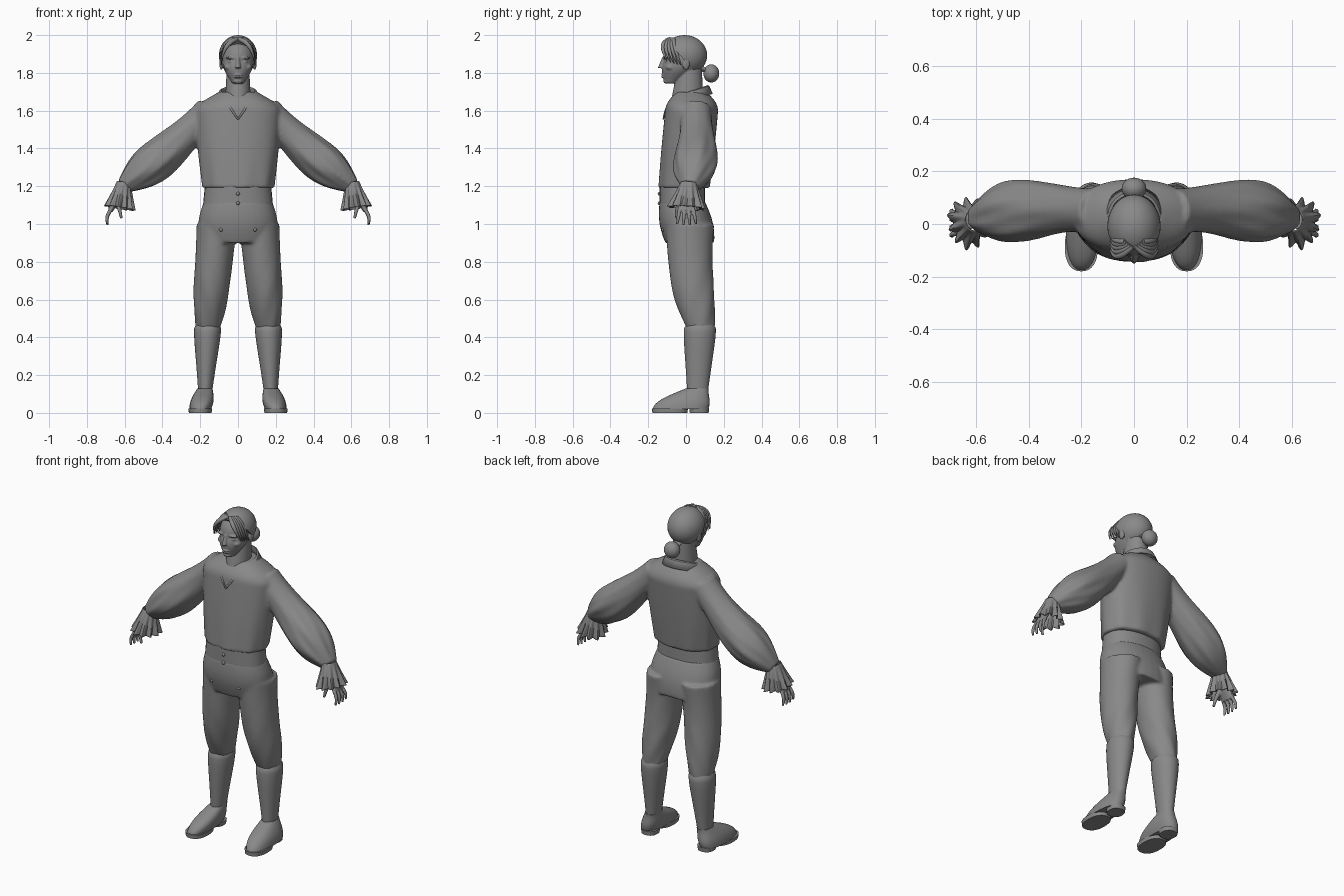
import bpy, bmesh, math
from mathutils import Vector, Matrix

cube = bpy.data.objects.get("Cube")
if cube:
    bpy.data.objects.remove(cube)

grey = bpy.data.materials.new("plain grey")
grey.use_nodes = True
COLOUR = (0.25, 0.25, 0.25, 1)
grey.diffuse_color = COLOUR
grey.node_tree.nodes["Principled BSDF"].inputs["Base Color"].default_value = COLOUR

SIDES = {"left": 1, "right": -1}


def limb(bm, start, end, first, last, side=1, bow=(0, 0, 0), swell=0, peak=1,
         tilt=False, sides=32, steps=20, square=1, wave=None, cap=True):
    """Skin a bowed, swelling tube; sizes are (half width, half depth)."""
    start, end, bow = Vector(start), Vector(end), Vector(bow)
    first, last = Vector(first), Vector(last)
    rings = []
    for i in range(steps + 1):
        t = i / steps
        centre = start.lerp(end, t) + bow * math.sin(math.pi * t)
        size = first.lerp(last, t) * (1 + swell * math.sin(math.pi * t ** peak))
        across, deep = Vector((1, 0, 0)), Vector((0, 1, 0))
        if tilt:
            tangent = end - start + bow * math.pi * math.cos(math.pi * t)
            across = deep.cross(tangent).normalized()
            deep = tangent.cross(across).normalized()
        ring = []
        for j in range(sides):
            angle = math.tau * j / sides
            c, d = math.cos(angle), math.sin(angle)
            c = math.copysign(abs(c) ** square, c)
            d = math.copysign(abs(d) ** square, d)
            ripple = wave(angle, t) if wave else 1
            point = centre + (across * size.x * c + deep * size.y * d) * ripple
            ring.append(bm.verts.new((point.x * side, point.y, point.z)))
        rings.append(ring)
    for upper, lower in zip(rings, rings[1:]):
        for j in range(sides):
            k = (j + 1) % sides
            bm.faces.new((upper[j], upper[k], lower[k], lower[j]))
    if cap:
        bm.faces.new(rings[0])
        bm.faces.new(rings[-1])


def ball(bm, location, size, segments=24):
    matrix = Matrix.Translation(location) @ Matrix.Diagonal((*size, 1))
    bmesh.ops.create_uvsphere(bm, u_segments=segments, v_segments=segments // 2,
                              radius=1, matrix=matrix)


def make(name, bm, voxel=0, smooth=0, thickness=0):
    """Turn the mesh into a shaded object, optionally blended or thickened."""
    bmesh.ops.recalc_face_normals(bm, faces=bm.faces)
    mesh = bpy.data.meshes.new(name)
    bm.to_mesh(mesh)
    bm.free()
    mesh.materials.append(grey)
    part = bpy.data.objects.new(name, mesh)
    bpy.context.collection.objects.link(part)
    bpy.ops.object.select_all(action="DESELECT")
    part.select_set(True)
    bpy.context.view_layer.objects.active = part
    bpy.ops.object.shade_smooth_by_angle(angle=math.radians(40))
    if thickness:
        part.modifiers.new("thickness", "SOLIDIFY").thickness = thickness
    if voxel:
        blend = part.modifiers.new("blend", "REMESH")
        blend.mode, blend.voxel_size, blend.use_smooth_shade = "VOXEL", voxel, True
    if smooth:
        soften = part.modifiers.new("soften", "SMOOTH")
        soften.factor, soften.iterations = 0.5, smooth


def waist_gathers(angle, t):
    return 1 + .02 * (1 - t) ** 2 * math.sin(9 * angle + 2)


def sleeve_folds(angle, t):
    return 1 + t * (.05 * math.sin(6 * angle + 5 * t) + .03 * math.sin(11 * angle - 7 * t))


def knee_folds(angle, t):
    return 1 + .04 * t * t * math.sin(5 * angle + 14 * t)


def frill(angle, t):
    return 1 + t * (.17 * math.cos(11 * angle) + .05 * math.sin(3 * angle))


# Shirt: body, sloping shoulders and full sleeves blended together
bm = bmesh.new()
limb(bm, (0, -.01, 1.19), (0, .03, 1.6), (.19, .135), (.23, .14), sides=48, square=.9,
     swell=.02, wave=waist_gathers)
limb(bm, (0, .03, 1.6), (0, .03, 1.7), (.23, .14), (.1, .08), sides=48, square=.9, swell=.12)
for side in SIDES.values():
    limb(bm, (.15, .05, 1.6), (.61, .02, 1.2), (.08, .085), (.04, .045), side,
         bow=(0, .02, -.02), swell=1, peak=2, tilt=True, sides=48, steps=40, wave=sleeve_folds)
make("shirt", bm, voxel=.009, smooth=5)

# Breeches: hips and gathered legs
bm = bmesh.new()
limb(bm, (0, -.02, 1.12), (0, .02, .9), (.18, .12), (.19, .13), swell=.13, square=.9)
for side in SIDES.values():
    limb(bm, (.11, .02, 1), (.16, .08, .43), (.11, .13), (.06, .07), side,
         bow=(0, -.02, 0), swell=.2, peak=2, steps=30, wave=knee_folds)
make("breeches", bm, voxel=.009, smooth=5)

# Waistband and buttons
bm = bmesh.new()
limb(bm, (0, -.02, 1.1), (0, -.02, 1.21), (.185, .12), (.175, .12), square=.9)
make("waistband", bm)
bm = bmesh.new()
for i in range(3):
    for side in SIDES.values():
        ball(bm, (side * .09, -.12, 1.07 - i * .05), (.01, .01, .01), 12)
for z in (1.11, 1.16):
    ball(bm, (0, -.14, z), (.01, .01, .01), 12)
make("buttons", bm)

for name, side in SIDES.items():
    # Stocking with a high calf
    bm = bmesh.new()
    limb(bm, (.16, .075, .47), (.175, .06, .08), (.06, .07), (.034, .052), side,
         swell=.25, peak=.4)
    make(name + "_stocking", bm)

    # Shoe upper, with separate sole and heel underneath
    bm = bmesh.new()
    limb(bm, (.2, -.03, .02), (.175, .06, .13), (.058, .147), (.04, .06), side,
         bow=(0, -.015, 0), swell=.2, square=.85)
    make(name + "_shoe", bm)
    bm = bmesh.new()
    limb(bm, (.2, -.085, 0), (.2, -.085, .024), (.06, .093), (.063, .095), side, steps=1, square=.85)
    limb(bm, (.19, .07, 0), (.19, .07, .026), (.046, .05), (.05, .053), side, steps=1, square=.85)
    make(name + "_sole", bm)

    # Hand: palm, four curved fingers and a thumb
    bm = bmesh.new()
    limb(bm, (.62, .01, 1.2), (.675, 0, 1.07), (.022, .027), (.014, .045), side,
         swell=.1, tilt=True)
    for i in range(4):
        y = .024 * (i - 1.4)
        tip = 1 + .006 * abs(i - 1.5)
        limb(bm, (.67, y, 1.08), (.69, y * 1.4, tip - .01), (.01, .01), (.006, .006), side,
             bow=(.012, 0, 0), swell=.2, tilt=True, sides=12)
    limb(bm, (.64, -.02, 1.13), (.617, -.05, 1.03), (.015, .016), (.007, .007), side,
         bow=(0, -.01, 0), tilt=True, sides=12)
    make(name + "_hand", bm, voxel=.004, smooth=2)

    # Flared, frilled cuff
    bm = bmesh.new()
    limb(bm, (.605, .015, 1.22), (.626, .005, 1.085), (.038, .043), (.073, .088), side,
         tilt=True, sides=88, wave=frill, cap=False)
    make(name + "_cuff", bm, thickness=.004)

# Head, neck and facial features
bm = bmesh.new()
ball(bm, (0, -.01, 1.88), (.086, .11, .1), 32)
limb(bm, (0, -.08, 1.745), (0, -.02, 1.86), (.03, .035), (.082, .1), bow=(0, .005, 0), swell=.2)
limb(bm, (0, .02, 1.82), (0, .005, 1.65), (.06, .065), (.068, .085))
limb(bm, (0, -.113, 1.885), (0, -.132, 1.825), (.008, .012), (.015, .018), sides=16)
for drop in (0, .012):
    ball(bm, (0, -.12, 1.79 - drop), (.024, .013, .005))
ball(bm, (0, -.104, 1.757), (.024, .016, .014))
for side in SIDES.values():
    brow, eye, cheek, ear = (.036, -.106, 1.88), (.036, -.103, 1.86), (.05, -.08, 1.83), (.088, 0, 1.85)
    for (x, y, z), size in ((brow, (.03, .014, .007)), (eye, (.016, .01, .007)),
                            (cheek, (.023, .028, .018)), (ear, (.011, .02, .034))):
        ball(bm, (side * x, y, z), size)
make("head", bm, voxel=.004, smooth=2)

# Swept-back hair, cut away in front of the ears
bm = bmesh.new()
ball(bm, (0, -.008, 1.893), (.101, .12, .107), 40)
cut = bmesh.ops.bisect_plane(bm, geom=bm.verts[:] + bm.edges[:] + bm.faces[:],
                             plane_co=(0, .03, 1.825), plane_no=(0, -1, -.9), clear_outer=True)
rim = [item for item in cut["geom_cut"] if isinstance(item, bmesh.types.BMEdge)]
bmesh.ops.holes_fill(bm, edges=rim)
make("hair", bm)

# Parted fringe of overlapping locks
bm = bmesh.new()
for side in SIDES.values():
    for i in range(5):
        back = i * .014
        limb(bm, (.006 + back / 2, -.085 + back / 3, 1.98), (.09, -.1 + back * 1.3, 1.86 - back / 3),
             (.01, .01), (.003, .003), side, bow=(.012, -.03 + back / 3, .02), swell=.7,
             tilt=True, sides=10)
make("fringe", bm)

# Bun tied at the nape
bm = bmesh.new()
ball(bm, (0, .134, 1.797), (.047, .042, .048), 28)
limb(bm, (0, .06, 1.835), (0, .13, 1.797), (.03, .03), (.024, .024), sides=16)
make("hair_bun", bm)

# Turned-down collar: each column runs up inside, over the fold, then out
bm = bmesh.new()
columns = []
steps = 32
for i in range(steps + 1):
    across = 2 * i / steps - 1
    angle = across * math.radians(142)
    x, y = math.sin(angle), math.cos(angle)
    point = max(0, abs(across) - .6) / .4
    lapel = math.copysign(.055, x) * point
    top = 1.705 + .03 * y
    column = []
    for radius, drop, out in ((.083, .05, 0), (.09, 0, 0), (.1, .004, 0), (.12, .045, 1)):
        column.append(bm.verts.new((radius * x + lapel * out,
                                    .028 + radius * .95 * y - .025 * point * out,
                                    top - drop - .018 * point * out)))
    columns.append(column)
for one, two in zip(columns, columns[1:]):
    for j in range(3):
        bm.faces.new((one[j], one[j + 1], two[j + 1], two[j]))
make("collar", bm, thickness=.006)

# Edges of the neck opening, meeting low on the chest
bm = bmesh.new()
for side in SIDES.values():
    limb(bm, (.06, -.05, 1.675), (0, -.12, 1.555), (.01, .008), (.004, .004), side,
         bow=(.015, -.012, .01), tilt=True, sides=10)
make("neck_opening", bm)
